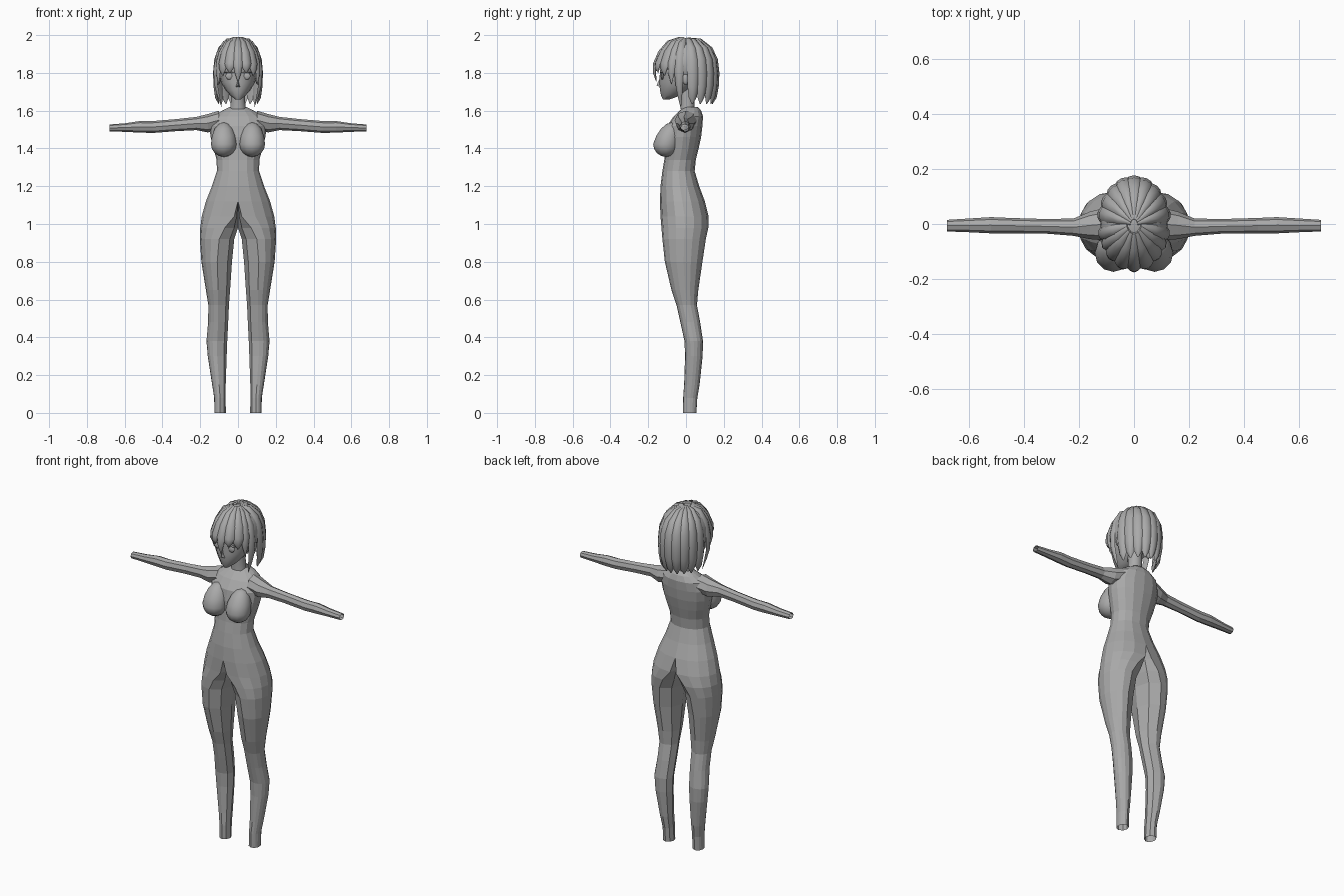
import bpy, bmesh, math
from mathutils import Vector

if "Cube" in bpy.data.objects:
    bpy.data.objects.remove(bpy.data.objects["Cube"])

mat = bpy.data.materials.new("plain grey")
mat.diffuse_color = (0.4, 0.4, 0.4, 1)
mat.use_nodes = True
mat.node_tree.nodes["Principled BSDF"].inputs["Base Color"].default_value = mat.diffuse_color


def finish(name, bm, mirror=False, smooth=False):
    bmesh.ops.recalc_face_normals(bm, faces=bm.faces)
    # open the hidden wall on the centre plane
    wall = [f for f in bm.faces if all(abs(v.co.x) < 1e-4 for v in f.verts)]
    bmesh.ops.delete(bm, geom=wall, context='FACES')
    me = bpy.data.meshes.new(name)
    bm.to_mesh(me)
    bm.free()
    me.materials.append(mat)
    ob = bpy.data.objects.new(name, me)
    bpy.context.collection.objects.link(ob)
    if smooth:
        bpy.ops.object.select_all(action='DESELECT')
        ob.select_set(True)
        bpy.context.view_layer.objects.active = ob
        bpy.ops.object.shade_smooth_by_angle(angle=math.radians(45))
    if mirror:
        ob.modifiers.new("mirror", 'MIRROR')
    return ob


def skin(bm, rings, caps=False):
    loops = [[bm.verts.new(p) for p in r] for r in rings]
    n = len(loops[0])
    for a, b in zip(loops, loops[1:]):
        for i in range(n):
            j = (i + 1) % n
            bm.faces.new((a[i], a[j], b[j], b[i]))
    if caps:
        bm.faces.new(loops[0])
        bm.faces.new(loops[-1])


def oval(z, hw, y0, y1, n=16):
    cy, ry = (y0 + y1) / 2, (y1 - y0) / 2
    return [(hw * math.cos(t), cy + ry * math.sin(t), z)
            for t in (2 * math.pi * i / n for i in range(n))]


def ball(name, loc, rad, shape=None, mirror=True, seg=16):
    bm = bmesh.new()
    bmesh.ops.create_uvsphere(bm, u_segments=seg, v_segments=seg // 2 + 2, radius=1)
    for v in bm.verts:
        p = shape(v.co.copy()) if shape else v.co
        v.co = Vector([l + r * c for l, r, c in zip(loc, rad, p)])
    return finish(name, bm, mirror, True)


# Torso and legs: half rings (z, inner x, seam x, outer x, front y, back y)
def body_ring(z, xin, s, xout, yf, yb):
    cy, ry = (yf + yb) / 2, (yb - yf) / 2
    pts = []
    for k in range(9):
        a = math.radians(-90 + 22.5 * k)
        pts.append((s + (xout - s) * max(math.cos(a), 0) ** 0.9, cy + ry * math.sin(a), z))
    for d in (45, 0, -45):
        a = math.radians(d)
        pts.append((s - (s - xin) * math.cos(a), cy + ry * math.sin(a), z))
    return pts


BODY = [
    (1.62, 0, 0, .045, -.01, .062), (1.60, 0, 0, .085, -.035, .08),
    (1.57, 0, 0, .13, -.065, .09), (1.52, 0, 0, .152, -.10, .087),
    (1.46, 0, 0, .145, -.11, .08), (1.40, 0, 0, .13, -.11, .067),
    (1.34, 0, 0, .113, -.115, .052), (1.28, 0, 0, .112, -.125, .046),
    (1.20, 0, 0, .138, -.135, .07), (1.12, 0, 0, .17, -.138, .1),
    (1.04, 0, .02, .192, -.135, .12), (.98, 0, .07, .2, -.13, .118),
    (.92, .02, .1, .202, -.125, .105), (.80, .032, .11, .194, -.112, .087),
    (.65, .042, .105, .17, -.077, .065), (.57, .048, .105, .157, -.05, .058),
    (.48, .052, .105, .158, -.03, .075), (.38, .057, .11, .167, -.008, .09),
    (.30, .06, .11, .16, -.005, .088), (.15, .065, .1, .137, -.01, .072),
    (.08, .066, .095, .126, -.015, .06), (0, .064, .095, .125, -.015, .055)]
bm = bmesh.new()
skin(bm, [body_ring(*r) for r in BODY])
finish("torso_and_legs", bm, True)

# Arms: (x, low z, high z, front y, back y)
ARM = [(.10, 1.50, 1.60, -.06, .06), (.16, 1.485, 1.582, -.055, .045),
       (.22, 1.497, 1.567, -.043, .02), (.32, 1.492, 1.556, -.035, .018),
       (.45, 1.482, 1.545, -.034, .022), (.52, 1.484, 1.545, -.034, .025),
       (.60, 1.488, 1.533, -.03, .02), (.68, 1.49, 1.527, -.027, .015)]
bm = bmesh.new()
skin(bm, [[(x, y, z) for y, z, _ in
           [((yf + yb) / 2 + (yb - yf) / 2 * math.cos(t), (z0 + z1) / 2 + (z1 - z0) / 2 * math.sin(t), 0)
            for t in (math.pi * i / 4 for i in range(8))]]
          for x, z0, z1, yf, yb in ARM])
finish("arm", bm, True)


# Chest, upper half drawn up and back towards the collar
def chest_shape(p):
    if p.z > 0:
        p.y += 0.45 * p.z
        p.z *= 1.7
    return p


ball("chest", (.075, -.105, 1.423), (.068, .069, .068), chest_shape, seg=12)

# Neck, skull and nose
bm = bmesh.new()
skin(bm, [oval(1.61, .042, -.03, .045), oval(1.66, .037, -.03, .045), oval(1.76, .04, -.04, .05)])
finish("neck", bm, smooth=True)
bm = bmesh.new()
skin(bm, [oval(*r) for r in [
    (1.66, .014, -.122, -.085), (1.68, .04, -.132, -.03), (1.71, .067, -.138, .02),
    (1.75, .09, -.142, .065), (1.80, .1, -.138, .09), (1.86, .105, -.142, .105),
    (1.92, .09, -.115, .09), (1.96, .045, -.06, .05)]], True)
finish("head", bm, smooth=True)
bm = bmesh.new()
skin(bm, [[(-.012, -.135, 1.725), (.012, -.135, 1.725), (0, -.135, 1.78)],
          [(-.002, -.156, 1.733), (.002, -.156, 1.733), (0, -.154, 1.738)]], True)
finish("nose", bm)

# Eyes, lashes and ears
ball("eye", (.045, -.126, 1.783), (.021, .008, .019))
ball("lash", (.047, -.129, 1.802), (.028, .008, .004))
ball("ear", (.104, .0, 1.77), (.012, .022, .032))

# Hair cap over the skull, open around the face and neck
bm = bmesh.new()
bmesh.ops.create_uvsphere(bm, u_segments=24, v_segments=16, radius=1)
for v in bm.verts:
    v.co = Vector((v.co.x * .122, v.co.y * .152, 1.845 + v.co.z * .137))
low = [f for f in bm.faces if f.calc_center_median().z < (1.87 if f.calc_center_median().y < -.03 else 1.76)]
bmesh.ops.delete(bm, geom=low, context='FACES')
finish("hair_cap", bm, smooth=True)


# Hair locks: each follows a profile (radius factor, z, half width) at one azimuth
def lock(name, az, rx, ry, profile, t=.012):
    a = math.radians(az)
    out = Vector((math.sin(a), math.cos(a), 0))
    across = Vector((math.cos(a), -math.sin(a), 0))
    rings = []
    for i, (r, z, w) in enumerate(profile):
        p, q = profile[max(i - 1, 0)], profile[min(i + 1, len(profile) - 1)]
        dr, dz = (q[0] - p[0]) * (rx + ry) / 2, q[1] - p[1]
        nrm = (out * -dz + Vector((0, 0, dr))).normalized()
        c = Vector((rx * r * math.sin(a), ry * r * math.cos(a), z))
        h = t * min(1, w / .02)
        rings.append([c + across * w * u + nrm * h * v for u, v in
                      ((-1, -.4), (-.6, .6), (0, 1), (.6, .6), (1, -.4), (0, -.8))])
    bm = bmesh.new()
    skin(bm, rings, True)
    finish(name, bm, smooth=True)


BACK = [(.1, 1.982, .008), (.45, 1.972, .018), (.78, 1.928, .028), (.95, 1.87, .032),
        (1, 1.80, .033), (.98, 1.73, .031), (.91, 1.67, .022), (.84, 1.635, .003)]
for i in range(9):
    lock("back_lock", -76 + 19 * i, .124, .165, BACK)

SIDE = [(.2, 1.98, .012), (.6, 1.96, .02), (.88, 1.90, .026), (1, 1.82, .026),
        (.97, 1.74, .02), (.86, 1.68, .013), (.72, 1.62, .002)]
for s in (-1, 1):
    lock("side_lock", s * 104, .124, .16, SIDE, .01)

for az, tip, w in ((180, 1.755, .026), (158, 1.80, .03), (202, 1.80, .03),
                   (136, 1.785, .032), (224, 1.785, .032), (119, 1.74, .026), (241, 1.74, .026)):
    lock("fringe_lock", az, .122, .166,
         [(.2, 1.985, .012), (.55, 1.962, .022), (.82, 1.91, w), (.98, 1.85, w),
          (1, (1.85 + tip) / 2, w * .7), (.95, tip, .002)], .011)
